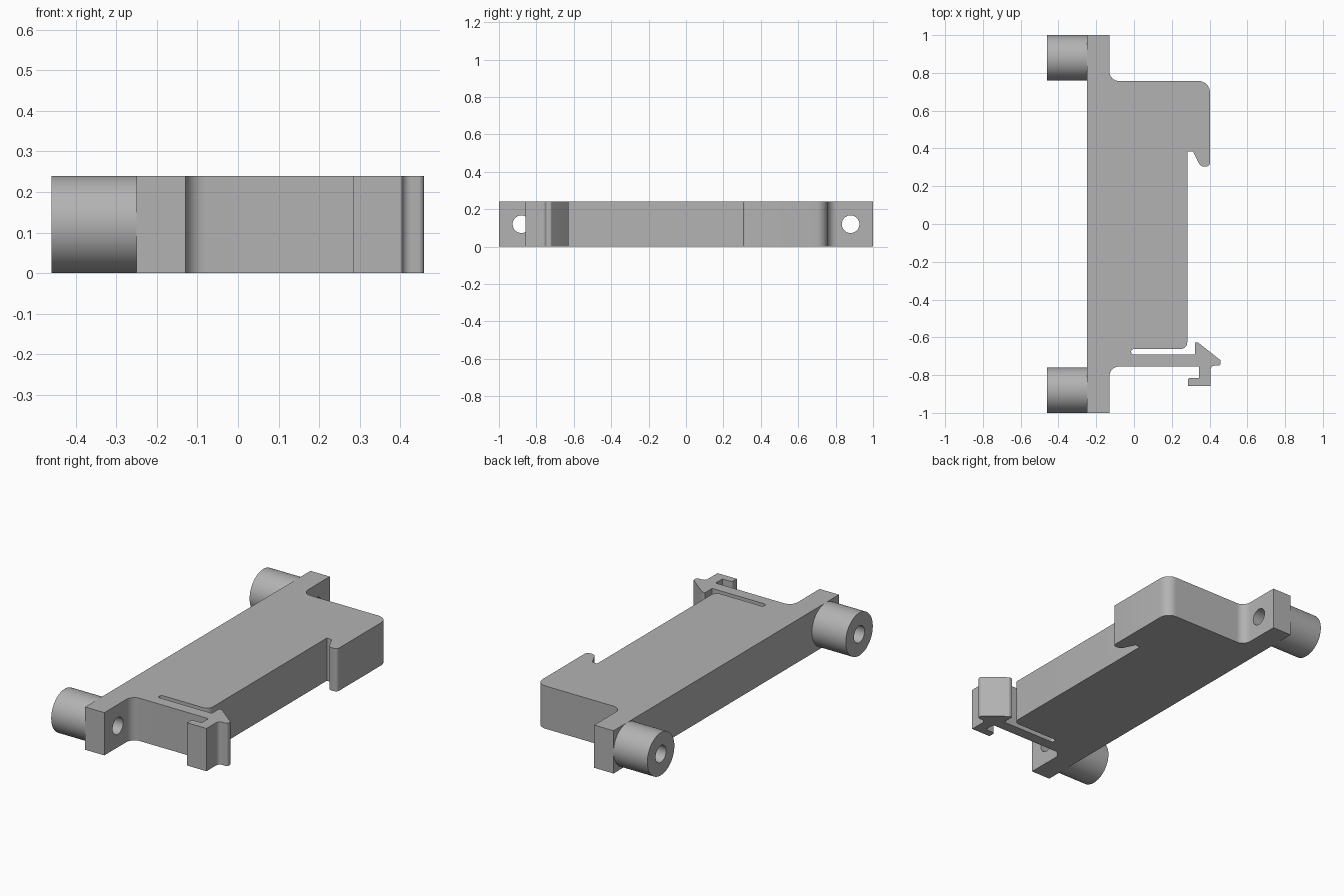
import bpy, bmesh, math
from mathutils import Vector, Matrix

cube = bpy.data.objects.get("Cube")
if cube:
    bpy.data.objects.remove(cube, do_unlink=True)

HEIGHT = 0.24
MID = HEIGHT / 2
BOLT_Y = 0.88

grey = bpy.data.materials.new("plain grey")
grey.use_nodes = True
colour = (0.45, 0.45, 0.45, 1)
grey.diffuse_color = colour
grey.node_tree.nodes["Principled BSDF"].inputs["Base Color"].default_value = colour


def rounded(corners, steps=8):
    """Replace every corner (x, y, radius) by a tangent arc."""
    out = []
    for i, (x, y, r) in enumerate(corners):
        p = Vector((x, y))
        if r == 0:
            out.append(p)
            continue
        a = (Vector(corners[i - 1][:2]) - p).normalized()
        b = (Vector(corners[(i + 1) % len(corners)][:2]) - p).normalized()
        half = a.angle(b) / 2
        centre = p + (a + b).normalized() * (r / math.sin(half))
        start = p + a * (r / math.tan(half)) - centre
        end = p + b * (r / math.tan(half)) - centre
        sweep = start.angle_signed(end)
        for k in range(steps + 1):
            out.append(centre + Matrix.Rotation(-sweep * k / steps, 2) @ start)
    return out


def make_object(name, bm):
    bmesh.ops.recalc_face_normals(bm, faces=bm.faces)
    mesh = bpy.data.meshes.new(name)
    bm.to_mesh(mesh)
    bm.free()
    mesh.materials.append(grey)
    obj = bpy.data.objects.new(name, mesh)
    bpy.context.collection.objects.link(obj)
    return obj


def rod(name, radius, x0, x1, y, sides=64):
    """Cylinder lying along x."""
    bm = bmesh.new()
    place = Matrix.Translation(((x0 + x1) / 2, y, MID)) @ Matrix.Rotation(math.pi / 2, 4, 'Y')
    bmesh.ops.create_cone(bm, cap_ends=True, segments=sides, radius1=radius,
                          radius2=radius, depth=x1 - x0, matrix=place)
    return make_object(name, bm)


def activate(obj):
    bpy.ops.object.select_all(action='DESELECT')
    obj.select_set(True)
    bpy.context.view_layer.objects.active = obj


def cut(obj, cutter):
    mod = obj.modifiers.new("bolt hole", 'BOOLEAN')
    mod.operation = 'DIFFERENCE'
    mod.solver = 'EXACT'
    mod.object = cutter
    activate(obj)
    bpy.ops.object.modifier_apply(modifier=mod.name)


# Outline of the bracket, anticlockwise from the front left corner
outline = [
    (-0.25, -1, 0), (-0.13, -1, 0), (-0.13, -0.755, 0.05),
    # spring clip: finger pull, barb and slot
    (0.345, -0.755, 0), (0.345, -0.815, 0), (0.285, -0.815, 0.012),
    (0.285, -0.858, 0), (0.405, -0.858, 0), (0.405, -0.75, 0.022),
    (0.459, -0.75, 0.014), (0.459, -0.722, 0.012), (0.34, -0.628, 0.005),
    (0.322, -0.628, 0), (0.322, -0.692, 0),
    (-0.015, -0.692, 0.0145), (-0.015, -0.662, 0.0145),
    # inner edge and fixed hook
    (0.282, -0.662, 0.035), (0.282, 0.385, 0), (0.312, 0.385, 0),
    (0.352, 0.304, 0.03), (0.402, 0.304, 0.02),
    (0.402, 0.757, 0.06), (-0.13, 0.757, 0.05), (-0.13, 1, 0), (-0.25, 1, 0),
]
bm = bmesh.new()
face = bm.faces.new([bm.verts.new((p.x, p.y, 0)) for p in rounded(outline)])
top = bmesh.ops.extrude_face_region(bm, geom=[face])["geom"]
bmesh.ops.translate(bm, vec=(0, 0, HEIGHT),
                    verts=[v for v in top if isinstance(v, bmesh.types.BMVert)])
bracket = make_object("bracket_body", bm)
parts = [bracket]

# Bosses on the back of the flange, drilled through with the bracket
for side, y in (("front", -BOLT_Y), ("rear", BOLT_Y)):
    boss = rod(side + "_boss", MID, -0.46, -0.25, y)
    drill = rod("drill", 0.047, -0.6, -0.05, y, 40)
    cut(boss, drill)
    cut(bracket, drill)
    bpy.data.objects.remove(drill, do_unlink=True)
    parts.append(boss)

for part in parts:
    activate(part)
    bpy.ops.object.shade_smooth_by_angle(angle=math.radians(30))
